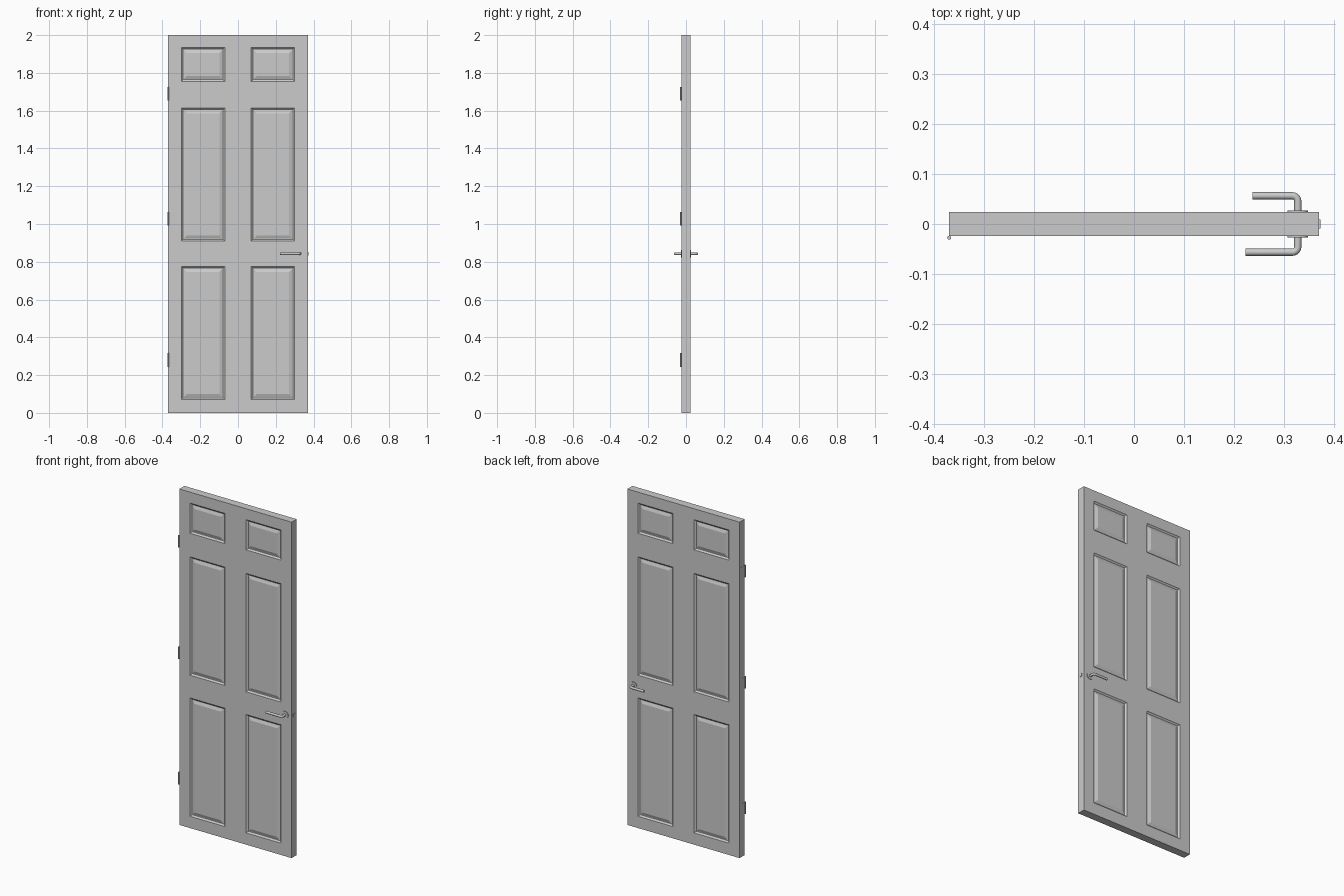
import bpy, bmesh, math
from mathutils import Vector

if "Cube" in bpy.data.objects:
    bpy.data.objects.remove(bpy.data.objects["Cube"])

LEFT, RIGHT, HALF = -0.37, 0.370, 0.0238
HANDLE_X, HANDLE_Z = 0.328, 0.843


def finish(name, bm):
    mesh = bpy.data.meshes.new(name)
    bm.to_mesh(mesh)
    bm.free()
    ob = bpy.data.objects.new(name, mesh)
    bpy.context.collection.objects.link(ob)
    return ob


def box_bm(lo, hi):
    bm = bmesh.new()
    bmesh.ops.create_cube(bm, size=1)
    for v in bm.verts:
        v.co = Vector([(a + b) / 2 + c * (b - a) for a, b, c in zip(lo, hi, v.co)])
    return bm


def smooth(ob):
    bpy.ops.object.select_all(action='DESELECT')
    ob.select_set(True)
    bpy.context.view_layer.objects.active = ob
    bpy.ops.object.shade_smooth_by_angle(angle=math.radians(35))


def cylinder(name, loc, radius, depth, rot=(0, 0, 0), sides=24):
    bpy.ops.mesh.primitive_cylinder_add(vertices=sides, radius=radius, depth=depth,
                                        location=loc, rotation=rot)
    ob = bpy.context.object
    ob.name = name
    smooth(ob)
    return ob


# Door slab with six grooved, raised panels on both faces
columns = [(-0.30, -0.07), (0.07, 0.30)]
rows = [(0.07, 0.775), (0.91, 1.615), (1.755, 1.935)]
bm = box_bm((LEFT, -HALF, 0), (RIGHT, HALF, 2))
cuts = [((x, 0, 0), (1, 0, 0)) for c in columns for x in c]
cuts += [((0, 0, z), (0, 0, 1)) for r in rows for z in r]
for co, no in cuts:
    bmesh.ops.bisect_plane(bm, geom=bm.verts[:] + bm.edges[:] + bm.faces[:],
                           plane_co=co, plane_no=no)
bm.normal_update()
panels = []
for f in bm.faces:
    c = f.calc_center_median()
    if abs(f.normal.y) > 0.9 and any(a < c.x < b for a, b in columns) \
            and any(a < c.z < b for a, b in rows):
        panels.append(f)
for width, depth in ((0.009, -0.008), (0.004, 0), (0.016, 0.006)):
    bmesh.ops.inset_individual(bm, faces=panels, thickness=width, depth=depth,
                               use_even_offset=True)
finish("door_slab", bm)

# Lever handles with round rosettes, front and back
for side, sign, tip in (("front", -1, 0.223), ("back", 1, 0.237)):
    cylinder(side + "_rosette", (HANDLE_X, sign * (HALF + 0.0015), HANDLE_Z),
             0.0205, 0.004, (math.pi / 2, 0, 0), 32)
    out, bend = 0.0565, 0.011
    points = [(HANDLE_X, sign * (HALF - 0.004))]
    for i in range(6):
        a = i / 5 * math.pi / 2
        points.append((HANDLE_X - bend + bend * math.cos(a),
                       sign * (out - bend + bend * math.sin(a))))
    points.append((tip, sign * out))
    curve = bpy.data.curves.new(side + "_lever", 'CURVE')
    curve.dimensions = '3D'
    curve.bevel_depth = 0.0073
    curve.bevel_resolution = 4
    curve.use_fill_caps = True
    spline = curve.splines.new('POLY')
    spline.points.add(len(points) - 1)
    for p, (x, y) in zip(spline.points, points):
        p.co = (x, y, HANDLE_Z, 1)
    lever = bpy.data.objects.new(side + "_lever", curve)
    bpy.context.collection.objects.link(lever)
    bpy.ops.object.select_all(action='DESELECT')
    lever.select_set(True)
    bpy.context.view_layer.objects.active = lever
    bpy.ops.object.convert(target='MESH')
    smooth(bpy.context.object)

# Latch bolt on the closing edge
finish("latch_bolt", box_bm((RIGHT - 0.004, -0.009, HANDLE_Z - 0.009),
                            (RIGHT + 0.003, 0.009, HANDLE_Z + 0.009)))

# Hinges: knuckle pin and thin leaf
for name, z in (("lower", 0.28), ("middle", 1.027), ("upper", 1.69)):
    cylinder(name + "_hinge_knuckle", (LEFT, -0.0275, z), 0.004, 0.072, sides=16)
    finish(name + "_hinge_leaf", box_bm((LEFT - 0.0008, -0.0275, z - 0.036),
                                        (LEFT + 0.001, 0.012, z + 0.036)))
